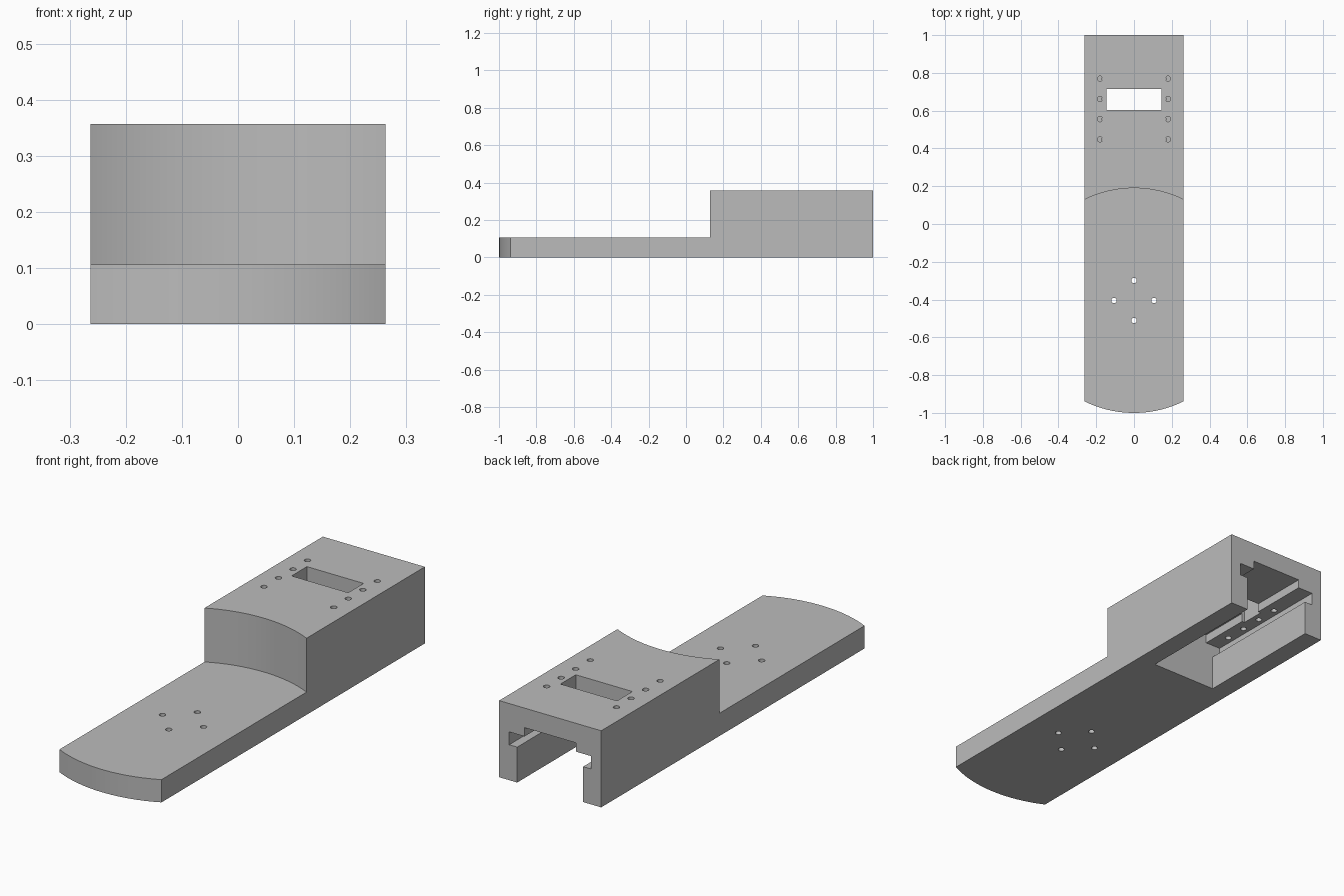
import bpy, bmesh, math
from mathutils import Vector

cube = bpy.data.objects.get("Cube")
if cube:
    bpy.data.objects.remove(cube, do_unlink=True)

HALF_W, HEIGHT, TONGUE_H = 0.263, 0.357, 0.106
ARC_Y, ARC_R = -0.405, 0.595      # both curved ends share one circle
CHANNEL_START = 0.35

grey = bpy.data.materials.new("plain grey")
grey.use_nodes = True
colour = (0.5, 0.5, 0.5, 1)
grey.diffuse_color = colour
grey.node_tree.nodes["Principled BSDF"].inputs["Base Color"].default_value = colour


def prism(name, outline, offset):
    """Extrude a closed 3D outline along an offset."""
    bm = bmesh.new()
    face = bm.faces.new([bm.verts.new(p) for p in outline])
    side = bmesh.ops.extrude_face_region(bm, geom=[face])["geom"]
    bmesh.ops.translate(bm, vec=Vector(offset),
                        verts=[v for v in side if isinstance(v, bmesh.types.BMVert)])
    bmesh.ops.recalc_face_normals(bm, faces=bm.faces)
    mesh = bpy.data.meshes.new(name)
    bm.to_mesh(mesh)
    bm.free()
    obj = bpy.data.objects.new(name, mesh)
    bpy.context.collection.objects.link(obj)
    mesh.materials.append(grey)
    return obj


def arc(half_width, sign, z, steps=24):
    """Points from -x to +x on the shared circle, front (-1) or back (+1)."""
    a = math.asin(half_width / ARC_R)
    angles = [a * (2 * i / steps - 1) for i in range(steps + 1)]
    return [(ARC_R * math.sin(t), ARC_Y + sign * ARC_R * math.cos(t), z) for t in angles]


def cut(body, cutter):
    cutter.hide_render = True
    mod = body.modifiers.new("cut", "BOOLEAN")
    mod.operation, mod.solver, mod.object = "DIFFERENCE", "EXACT", cutter
    bpy.context.view_layer.objects.active = body
    bpy.ops.object.modifier_apply(modifier=mod.name)
    bpy.data.objects.remove(cutter, do_unlink=True)


def hole(x, y, z, depth, r=0.014, sides=24):
    ring = [(x + r * math.cos(2 * math.pi * i / sides),
             y + r * math.sin(2 * math.pi * i / sides), z) for i in range(sides)]
    return prism("hole_cutter", ring, (0, 0, depth))


# Full-height body with a rounded front
body = prism("mount_body", arc(HALF_W, -1, 0) + [(HALF_W, 1, 0), (-HALF_W, 1, 0)],
             (0, 0, HEIGHT))

# Lower the front into a tongue, leaving a concave step
step = arc(0.3, 1, TONGUE_H) + [(0.3, -1.2, TONGUE_H), (-0.3, -1.2, TONGUE_H)]
cut(body, prism("step_cutter", step, (0, 0, 1)))

# Rail channel, open at the bottom and the back
half = [(0.17, -0.1), (0.17, 0.165), (0.211, 0.165), (0.211, 0.225),
        (0.132, 0.225), (0.132, 0.266)]
section = half + [(-x, z) for x, z in reversed(half)]
cut(body, prism("channel_cutter", [(x, CHANNEL_START, z) for x, z in section], (0, 1, 0)))

# Window through the roof
window = [(-0.146, 0.603, 0.2), (0.146, 0.603, 0.2), (0.146, 0.716, 0.2), (-0.146, 0.716, 0.2)]
cut(body, prism("window_cutter", window, (0, 0, 0.3)))

# Roof screw holes, two rows of four
for side in (-1, 1):
    for i in range(4):
        cut(body, hole(side * 0.18, 0.448 + i * 0.107, 0.2, 0.3))

# Tongue screw holes in a ring around the arc centre
for dx, dy in ((1, 0), (-1, 0), (0, 1), (0, -1)):
    cut(body, hole(dx * 0.106, ARC_Y + dy * 0.106, -0.1, 0.4))

# Smooth the curved walls, keep edges sharp
bpy.ops.object.select_all(action="DESELECT")
body.select_set(True)
bpy.context.view_layer.objects.active = body
bpy.ops.object.shade_smooth_by_angle(angle=math.radians(30))
